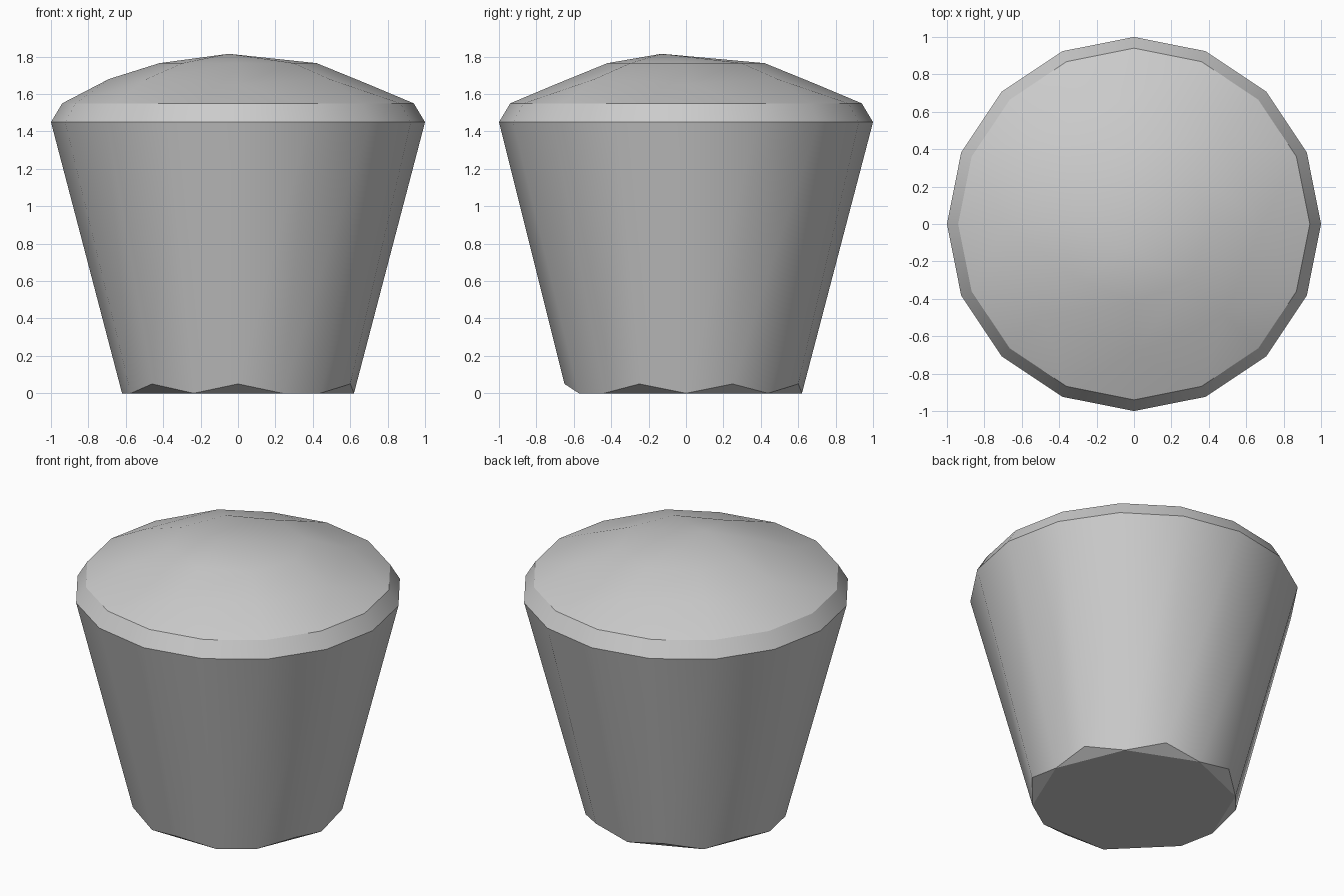
import bpy, bmesh
from math import cos, sin, radians, tau

cube = bpy.data.objects.get("Cube")
if cube:
    bpy.data.objects.remove(cube, do_unlink=True)

SIDES = 16
RAISED = {1, 3, 5, 7, 10, 12, 15}      # chipped base corners

grey = bpy.data.materials.new("plain_grey")
grey.use_nodes = True
grey.diffuse_color = (0.6, 0.6, 0.6, 1)
grey.node_tree.nodes["Principled BSDF"].inputs["Base Color"].default_value = (0.6, 0.6, 0.6, 1)

bm = bmesh.new()


def ring(count, radius, height):
    return [bm.verts.new((radius * cos(tau * k / count), radius * sin(tau * k / count), height))
            for k in range(count)]


def bridge(low, high):
    n = len(low)
    for k in range(n):
        j = (k + 1) % n
        bm.faces.new((low[k], low[j], high[j], high[k]))


# Tapered body with a chipped foot
foot = ring(SIDES, 0.62, 0)
for k in RAISED:
    angle = tau * k / SIDES
    foot[k].co = (0.65 * cos(angle), 0.65 * sin(angle), 0.05)
rim = ring(SIDES, 1.0, 1.45)
bridge(foot, rim)
for k in RAISED:
    bm.faces.new((foot[k], foot[k - 1], foot[(k + 1) % SIDES]))
bm.faces.new([v for k, v in enumerate(foot) if k not in RAISED][::-1])

# Bevelled lip
lip = ring(SIDES, 0.94, 1.55)
bridge(rim, lip)

# Shallow dome with an off-centre peak
middle = ring(8, 0.69, 1.68)
for k in (0, 2, 6):
    middle[k].co.z = 1.655
for k in range(8):
    j = (k + 1) % 8
    a, b, c = (lip[(2 * k + i) % SIDES] for i in range(3))
    bm.faces.new((a, b, middle[k]))
    bm.faces.new((b, middle[j], middle[k]))
    bm.faces.new((b, c, middle[j]))
crown = ring(8, 0.42, 1.765)
bridge(middle, crown)
peak = bm.verts.new((-0.05, -0.13, 1.815))
for k in range(8):
    bm.faces.new((crown[k], crown[(k + 1) % 8], peak))

bmesh.ops.recalc_face_normals(bm, faces=bm.faces)
mesh = bpy.data.meshes.new("domed_cup")
bm.to_mesh(mesh)
bm.free()
mesh.materials.append(grey)
cup = bpy.data.objects.new("domed_cup", mesh)
bpy.context.collection.objects.link(cup)

# Smooth sides, crisp rim
bpy.context.view_layer.objects.active = cup
cup.select_set(True)
bpy.ops.object.shade_smooth_by_angle(angle=radians(30))
